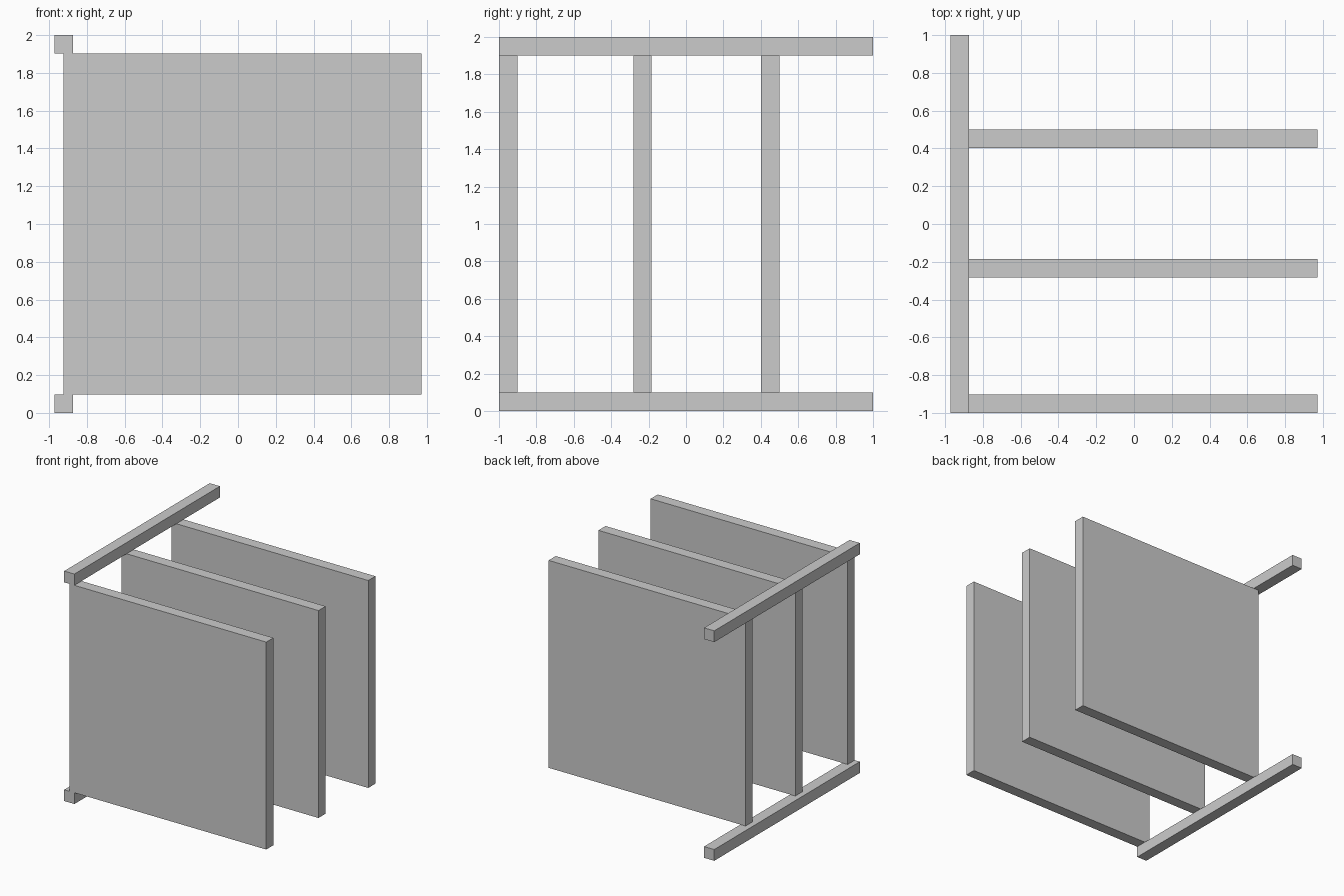
import bpy
import bmesh

if "Cube" in bpy.data.objects:
    bpy.data.objects.remove(bpy.data.objects["Cube"])


def box(name, x, y, z):
    """Box from (min, max) ranges on each axis."""
    bm = bmesh.new()
    bmesh.ops.create_cube(bm, size=1)
    for v in bm.verts:
        v.co = [r[0] + (c + 0.5) * (r[1] - r[0]) for c, r in zip(v.co, (x, y, z))]
    mesh = bpy.data.meshes.new(name)
    bm.to_mesh(mesh)
    bm.free()
    obj = bpy.data.objects.new(name, mesh)
    bpy.context.collection.objects.link(obj)
    return obj


HALF_X = 0.972
T = 0.098  # thickness of rails and panels

# Bottom and top rails along the left side
for name, z in (("bottom_rail", 0), ("top_rail", 2 - T)):
    box(name, (-HALF_X, -HALF_X + T), (-1, 1), (z, z + T))

# Upright panels held between the rails
for name, y in (("front_panel", -1), ("middle_panel", -0.282), ("back_panel", 0.402)):
    box(name, (-HALF_X + T / 2, HALF_X), (y, y + T), (T, 2 - T))
